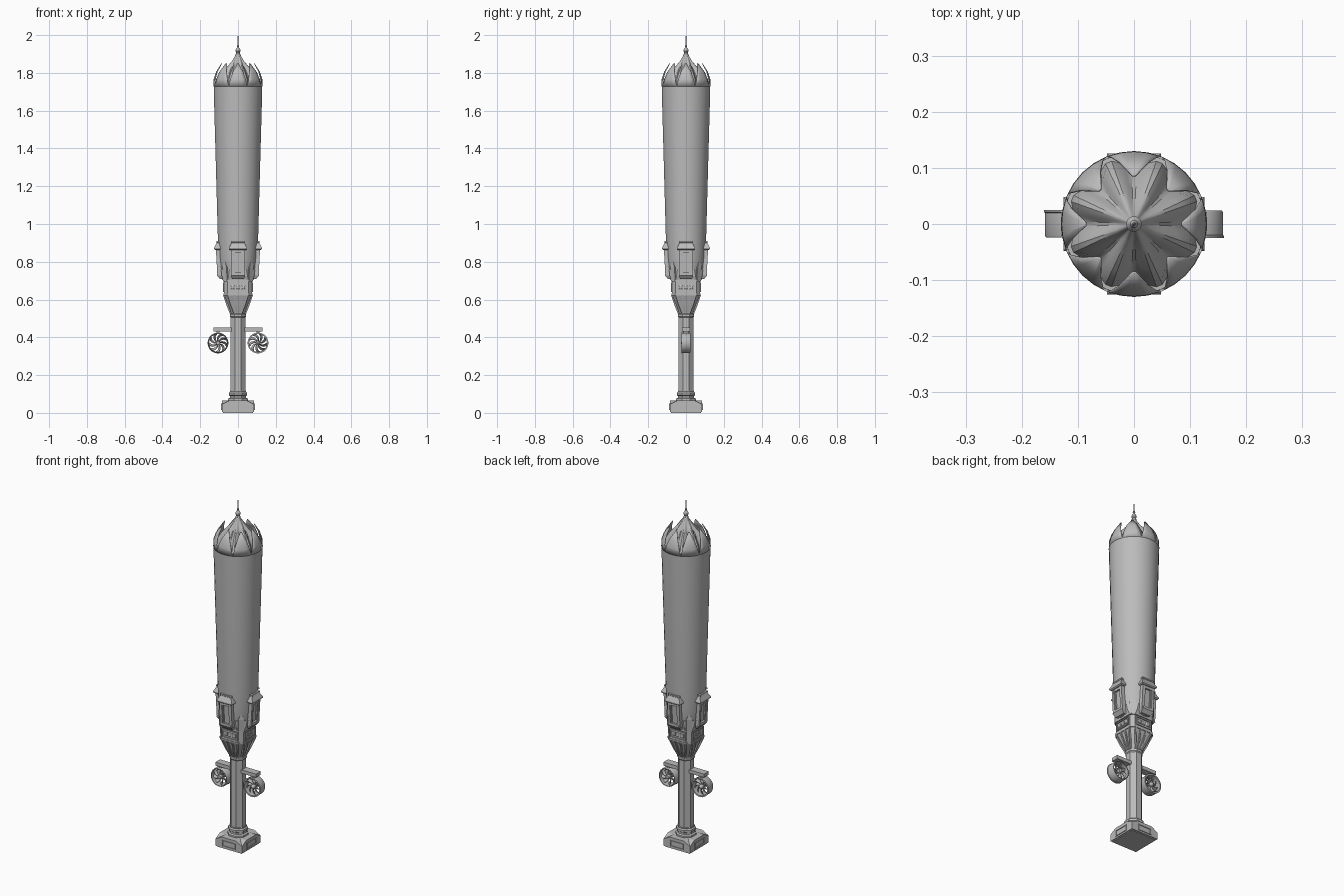
import bpy
import bmesh
from math import sin, cos, pi, radians
from mathutils import Matrix, Vector

cube = bpy.data.objects.get("Cube")
if cube:
    bpy.data.objects.remove(cube, do_unlink=True)

stone = bpy.data.materials.new("plain_grey")
stone.use_nodes = True
GREY = (0.5, 0.5, 0.5, 1)
stone.diffuse_color = GREY
stone.node_tree.nodes["Principled BSDF"].inputs["Base Color"].default_value = GREY


def finish(name, bm, turn=0.0, smooth=False, thick=0.0):
    """Turn a bmesh into a named object, rotated about z."""
    bmesh.ops.remove_doubles(bm, verts=bm.verts, dist=1e-5)
    bmesh.ops.recalc_face_normals(bm, faces=bm.faces)
    bm.transform(Matrix.Rotation(turn, 4, 'Z'))
    mesh = bpy.data.meshes.new(name)
    bm.to_mesh(mesh)
    bm.free()
    mesh.materials.append(stone)
    ob = bpy.data.objects.new(name, mesh)
    bpy.context.collection.objects.link(ob)
    if thick:
        mod = ob.modifiers.new("thickness", 'SOLIDIFY')
        mod.thickness = thick
        mod.offset = 0
    if smooth:
        bpy.ops.object.select_all(action='DESELECT')
        ob.select_set(True)
        bpy.context.view_layer.objects.active = ob
        bpy.ops.object.shade_smooth_by_angle(angle=radians(32))
    return ob


def skin(bm, rings, caps=True, loop=False):
    """Join rings of points with quads."""
    rows = [[bm.verts.new(p) for p in ring] for ring in rings]
    pairs = list(zip(rows, rows[1:])) + ([(rows[-1], rows[0])] if loop else [])
    for a, b in pairs:
        for i in range(len(a)):
            j = (i + 1) % len(a)
            bm.faces.new((a[i], a[j], b[j], b[i]))
    if caps and not loop:
        bm.faces.new(rows[0][::-1])
        bm.faces.new(rows[-1])


def circle(r, z, n, lobe=0.0):
    out = []
    for i in range(n):
        t = 2 * pi * (i + 0.5) / n
        k = r * (1 - lobe * cos(8 * t))
        out.append((k * cos(t), k * sin(t), z))
    return out


def chamfered(h, c, z):
    """Square of half width h whose flats are 2c wide."""
    base = [(h, -c), (h, c)]
    return [(x * cos(q) - y * sin(q), x * sin(q) + y * cos(q), z)
            for q in (0, pi / 2, pi, 1.5 * pi) for x, y in base]


def rect(x, y0, y1, z):
    return [(-x, y0, z), (x, y0, z), (x, y1, z), (-x, y1, z)]


def lathe(name, profile, n, smooth=True):
    bm = bmesh.new()
    skin(bm, [circle(r, z, n) for r, z in profile])
    return finish(name, bm, smooth=smooth)


def box(bm, x0, x1, y0, y1, z0, z1):
    skin(bm, [[(x0, y0, z), (x1, y0, z), (x1, y1, z), (x0, y1, z)] for z in (z0, z1)])


# Pedestal: two crossing gabled blocks, with a framed panel on each side
for name, turn in (("pedestal", 0), ("pedestal_cross", pi / 2)):
    bm = bmesh.new()
    outline = [(-0.085, 0.005), (0.085, 0.005), (0.085, 0.045), (0.045, 0.066),
               (-0.045, 0.066), (-0.085, 0.045)]
    skin(bm, [[(x, y, z) for x, z in outline] for y in (-0.085, 0.085)])
    finish(name, bm, turn)
bm = bmesh.new()
box(bm, -0.08, 0.08, -0.08, 0.08, 0, 0.01)
finish("pedestal_foot", bm)
for k in range(4):
    bm = bmesh.new()
    for z in (0.014, 0.044):
        box(bm, -0.042, 0.042, -0.089, -0.084, z, z + 0.005)
    for x in (-0.042, 0.037):
        box(bm, x, x + 0.005, -0.089, -0.084, 0.019, 0.044)
    finish("pedestal_panel", bm, k * pi / 2)

# Column with base rings and neck
lathe("column", [(0.043, 0.05), (0.043, 0.54)], 8, False)
lathe("column_base", [(0.056, 0.06), (0.056, 0.075), (0.047, 0.08), (0.047, 0.09),
                      (0.053, 0.094), (0.053, 0.106), (0.046, 0.112), (0.046, 0.118)], 8, False)
lathe("column_neck", [(0.043, 0.505), (0.047, 0.51), (0.047, 0.522), (0.04, 0.53)], 8, False)

# Corbel, panelled band and collar
bm = bmesh.new()
skin(bm, [chamfered(*s) for s in ((0.036, 0.018, 0.52), (0.045, 0.026, 0.545),
                                  (0.062, 0.046, 0.595), (0.074, 0.055, 0.625),
                                  (0.074, 0.055, 0.7))])
finish("corbel_and_band", bm)
for name, z, h in (("band_lower_trim", 0.622, 0.077), ("band_collar", 0.695, 0.08)):
    bm = bmesh.new()
    skin(bm, [chamfered(h, 0.058, z), chamfered(h, 0.058, z + 0.01)])
    finish(name, bm)
bm = bmesh.new()
skin(bm, [chamfered(0.079, 0.055, 0.704), chamfered(0.086, 0.05, 0.725),
          chamfered(0.09, 0.045, 0.76)])
finish("shaft_seat", bm)

for k in range(4):
    # Brackets running up the corbel
    bm = bmesh.new()
    for s in (-1, 1):
        for a, b in ((0.018, 0.052), (0.006, 0.018)):
            skin(bm, [[(s * c + d, -y, z) for d, y in
                       ((-0.004, h + 0.006), (0.004, h + 0.006), (0.004, h - 0.01), (-0.004, h - 0.01))]
                      for c, h, z in ((a, 0.037, 0.525), ((a + b) / 2, 0.055, 0.57), (b, 0.073, 0.625))])
    finish("corbel_brackets", bm, k * pi / 2)
    # Framed panel with three square ornaments
    bm = bmesh.new()
    for z in (0.641, 0.684):
        box(bm, -0.05, 0.05, -0.079, -0.073, z, z + 0.005)
    for x in (-0.05, 0.045):
        box(bm, x, x + 0.005, -0.079, -0.073, 0.646, 0.684)
    for x in (-0.028, 0, 0.028):
        skin(bm, [[(x + p * s, -y, 0.665 + q * s) for p, q in ((-1, -1), (1, -1), (1, 1), (-1, 1))]
                  for s, y in ((0.011, 0.073), (0.011, 0.077), (0.005, 0.08))])
    finish("band_panel", bm, k * pi / 2)
    # Diagonal pilaster between the bays
    bm = bmesh.new()
    skin(bm, [rect(w, -y, -0.085, z) for w, y, z in
              ((0.016, 0.098, 0.7), (0.016, 0.102, 0.77), (0.003, 0.1, 0.8))])
    finish("diagonal_pilaster", bm, pi / 4 + k * pi / 2)
    # Window bay: recessed pane, frame, sill and hipped roof
    bm = bmesh.new()
    skin(bm, [rect(0.036, -0.098, -0.07, 0.725), rect(0.036, -0.106, -0.07, 0.87)])
    for s in (-1, 1):
        for c, w, y in ((0.031, 0.007, 0.117), (0.02, 0.003, 0.113)):
            skin(bm, [[(s * c + d * w, -e, z) for d, e in ((-1, f), (1, f), (1, 0.08), (-1, 0.08))]
                      for f, z in ((y - 0.008, 0.725), (y, 0.865))])
    box(bm, -0.031, 0.031, -0.115, -0.08, 0.848, 0.866)
    box(bm, -0.031, 0.031, -0.111, -0.08, 0.728, 0.742)
    skin(bm, [rect(0.03, -0.095, -0.07, 0.708), rect(0.039, -0.112, -0.07, 0.728)])
    finish("window_bay", bm, k * pi / 2)
    bm = bmesh.new()
    skin(bm, [rect(w, -y, -0.085, z) for w, y, z in
              ((0.042, 0.12, 0.862), (0.048, 0.126, 0.867), (0.048, 0.126, 0.874),
               (0.034, 0.113, 0.9), (0.036, 0.115, 0.902), (0.036, 0.115, 0.909))])
    finish("bay_roof", bm, k * pi / 2)

# Tall tapering shaft
lathe("shaft", [(0.084, 0.705), (0.094, 0.735), (0.102, 0.82), (0.107, 0.92),
                (0.118, 1.32), (0.127, 1.64), (0.129, 1.73), (0.118, 1.731)], 32)

# Crown of eight inward-leaning petals
bm = bmesh.new()
for k in range(8):
    rows = []
    for half, r, z in ((22.5, 0.128, 1.728), (19, 0.127, 1.765), (13.5, 0.114, 1.805), (2, 0.086, 1.85)):
        rows.append([bm.verts.new((r * cos(t), r * sin(t), z)) for t in
                     [k * pi / 4 + radians(half) * f for f in (-1, -0.5, 0, 0.5, 1)]])
    for a, b in zip(rows, rows[1:]):
        for i in range(4):
            bm.faces.new((a[i], a[i + 1], b[i + 1], b[i]))
finish("crown_petals", bm, smooth=True, thick=0.004)

# Fluted dome and finial
bm = bmesh.new()
skin(bm, [circle(r, z, 64, f) for r, z, f in
          ((0.11, 1.725, 0.1), (0.098, 1.765, 0.15), (0.077, 1.8, 0.18), (0.053, 1.832, 0.17),
           (0.031, 1.862, 0.12), (0.017, 1.887, 0.06), (0.009, 1.91, 0))])
finish("fluted_dome", bm, smooth=True)
lathe("finial", [(0.009, 1.895), (0.013, 1.898), (0.007, 1.905), (0.014, 1.915), (0.014, 1.922),
                 (0.006, 1.934), (0.005, 1.94), (0.007, 1.943), (0.004, 1.949), (0.001, 2.0)], 16)

# Crossbar carrying two ducted fans
bm = bmesh.new()
box(bm, -0.13, 0.13, -0.021, 0.021, 0.432, 0.452)
finish("fan_crossbar", bm)
for side, turn in (("left", 0), ("right", pi)):
    place = Matrix.Translation((0.106, 0, 0.37)) @ Matrix.Rotation(pi / 2, 4, 'X')
    bm = bmesh.new()
    skin(bm, [circle(r, z, 32) for r, z in
              ((0.051, -0.024), (0.053, -0.02), (0.053, 0.02), (0.055, 0.021), (0.055, 0.025),
               (0.047, 0.025), (0.047, -0.024))], loop=True)
    bm.transform(place)
    finish(side + "_fan_duct", bm, turn, True)
    bm = bmesh.new()
    skin(bm, [circle(r, z, 16) for r, z in
              ((0.01, -0.02), (0.012, -0.016), (0.012, 0.016), (0.008, 0.023), (0.002, 0.027))])
    bm.transform(place)
    finish(side + "_fan_hub", bm, turn, True)
    # Swept, pitched blades
    bm = bmesh.new()
    for k in range(9):
        edges = []
        for r, sweep in ((0.009, 0), (0.022, 0.12), (0.036, 0.32), (0.049, 0.6)):
            edges.append([bm.verts.new((r * cos(t), r * sin(t), z)) for t, z in
                          ((k * 2 * pi / 9 + sweep - 0.17, -0.009), (k * 2 * pi / 9 + sweep + 0.17, 0.009))])
        for a, b in zip(edges, edges[1:]):
            bm.faces.new((a[0], a[1], b[1], b[0]))
    bm.transform(place)
    finish(side + "_fan_blades", bm, turn, thick=0.003)
    bm = bmesh.new()
    box(bm, 0.098, 0.114, -0.012, 0.012, 0.419, 0.434)
    finish(side + "_fan_hanger", bm, turn)
